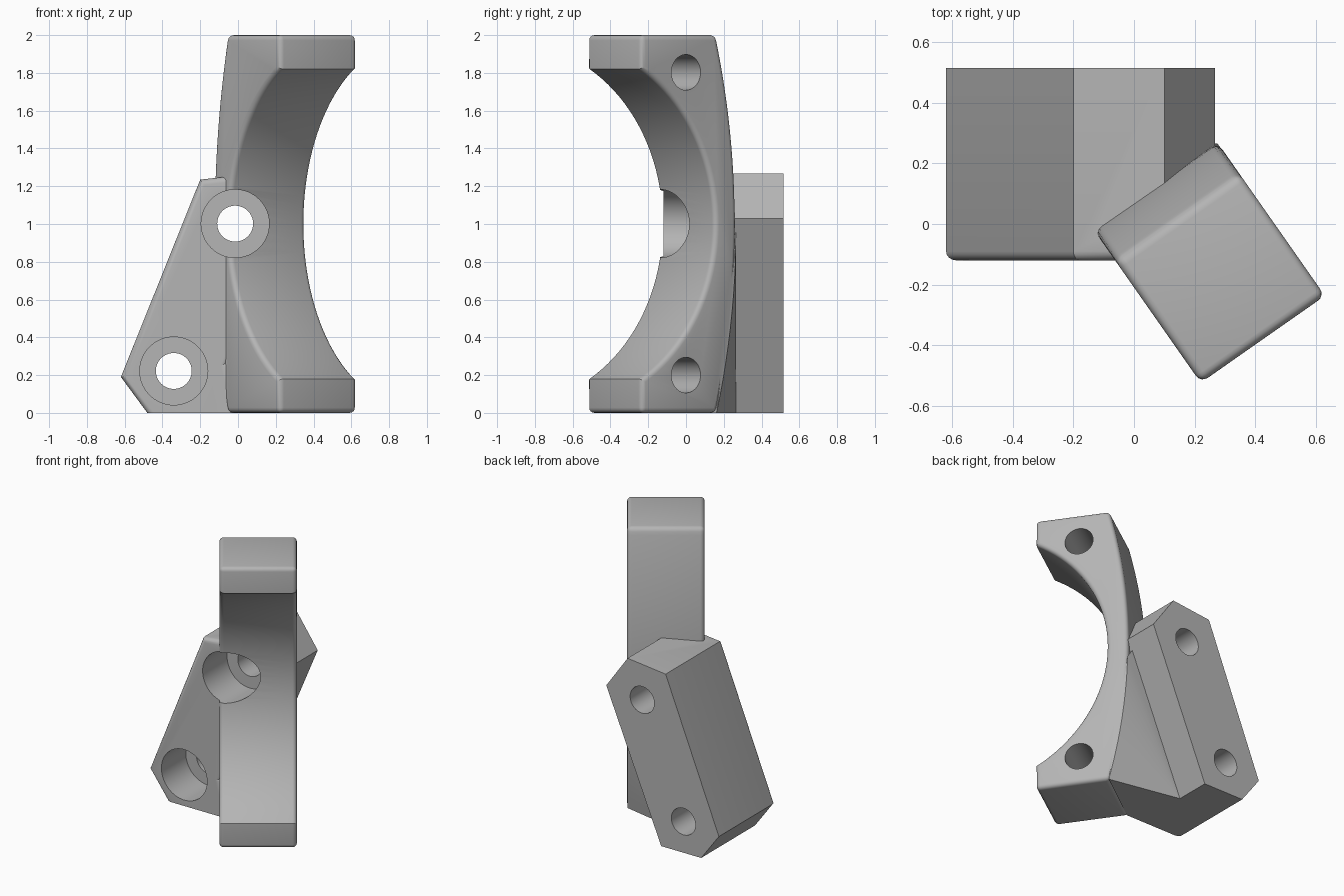
import bpy, bmesh
from math import sin, cos, asin, radians
from mathutils import Matrix, Vector

cube = bpy.data.objects.get("Cube")
if cube:
    bpy.data.objects.remove(cube)

TURN = Matrix.Rotation(radians(35), 4, 'Z')   # clamp heading
W0, W1 = -0.12, 0.38                          # clamp sides
FRONT, BACK = -0.12, 0.515                    # block faces
SEAT_Y, SEAT_R, TIP = -1.025, 0.945, 0.82     # round seat and its half opening

grey = bpy.data.materials.new("plain grey")
grey.use_nodes = True
tone = (0.46, 0.46, 0.46, 1)
grey.diffuse_color = tone
grey.node_tree.nodes["Principled BSDF"].inputs["Base Color"].default_value = tone


def finish(name, bm, matrix=Matrix()):
    bmesh.ops.recalc_face_normals(bm, faces=bm.faces[:])
    mesh = bpy.data.meshes.new(name)
    bm.to_mesh(mesh)
    bm.free()
    mesh.transform(matrix)
    mesh.materials.append(grey)
    obj = bpy.data.objects.new(name, mesh)
    bpy.context.collection.objects.link(obj)
    return obj


def prism(points, push, pick, radius):
    """Extrude an outline and round the edges chosen by pick(a, b)."""
    bm = bmesh.new()
    face = bm.faces.new([bm.verts.new(p) for p in points])
    out = bmesh.ops.extrude_face_region(bm, geom=[face], use_keep_orig=True)
    moved = [v for v in out["geom"] if isinstance(v, bmesh.types.BMVert)]
    bmesh.ops.translate(bm, verts=moved, vec=push)
    bmesh.ops.recalc_face_normals(bm, faces=bm.faces[:])
    edges = [e for e in bm.edges
             if e.calc_face_angle(0) > 0.2 and pick(e.verts[0].co, e.verts[1].co)]
    bmesh.ops.bevel(bm, geom=edges, offset=radius, segments=4,
                    profile=0.5, affect='EDGES', clamp_overlap=True)
    return bm


def rod(start, end, radius, matrix=Matrix(), sides=64):
    """Cylinder used as a cutter."""
    a, b = Vector(start), Vector(end)
    turn = (b - a).to_track_quat('Z', 'Y').to_matrix().to_4x4()
    bm = bmesh.new()
    bmesh.ops.create_cone(bm, cap_ends=True, segments=sides, radius1=radius,
                          radius2=radius, depth=(b - a).length,
                          matrix=Matrix.Translation((a + b) / 2) @ turn)
    return finish("cutter", bm, matrix)


def combine(obj, other, operation):
    mod = obj.modifiers.new("combine", 'BOOLEAN')
    mod.operation, mod.solver, mod.object = operation, 'EXACT', other
    bpy.context.view_layer.objects.active = obj
    bpy.ops.object.modifier_apply(modifier=mod.name)
    bpy.data.objects.remove(other)


def outer(z):
    return 0.062 - 4 + (16 - (z - 1) ** 2) ** 0.5


# Half-ring clamp: shallow outer curve, round inner seat, flat ends
N = 40
reach = asin(TIP / SEAT_R)
outline = [(W0, outer(2 * i / N), 2 * i / N) for i in range(N + 1)]
outline.append((W0, -0.555, 2))
for i in range(N + 1):
    a = reach * (1 - 2 * i / N)
    outline.append((W0, SEAT_Y + SEAT_R * cos(a), 1 + SEAT_R * sin(a)))
outline.append((W0, -0.555, 0))


def clamp_edge(a, b):
    inner_tip = abs(a.z - b.z) < 0.001 and abs(abs(a.z - 1) - TIP) < 0.005 \
        and abs(a.x - b.x) > 0.1
    return not inner_tip


clamp = finish("clamp_mount", prism(outline, (W1 - W0, 0, 0), clamp_edge, 0.028), TURN)

# Slanted six-sided mounting block, rounded at the front
hexagon = [(-0.62, 0.19), (-0.48, 0), (-0.165, 0), (0.268, 1.03), (0.1, 1.268), (-0.2, 1.235)]
block = finish("mounting_block",
               prism([(x, FRONT, z) for x, z in hexagon], (0, BACK - FRONT, 0),
                     lambda a, b: max(a.y, b.y) < 0 and max(a.z, b.z) > 0.01, 0.03))

# Gusset filling the space between block and clamp
bm = bmesh.new()
for i in range(11):
    z = 0.09 * i
    bm.verts.new(TURN @ Vector((W1 - 0.002, outer(z) - 0.002, z)))
for x, y, z in [(-0.166, 0.265, 0), (0.235, 0.265, 0.96), (-0.2, FRONT, 0),
                (-0.04, FRONT, 0), (-0.05, FRONT, 0.25), (-0.1, FRONT, 0.25)]:
    bm.verts.new((x, y, z))
hull = bmesh.ops.convex_hull(bm, input=bm.verts[:])
bmesh.ops.delete(bm, geom=list({v for v in hull["geom_interior"] + hull["geom_unused"]
                                if isinstance(v, bmesh.types.BMVert)}), context='VERTS')
combine(block, finish("gusset", bm), 'UNION')

# Keep the block out of the seat, then join it to the clamp
combine(block, rod((-1, SEAT_Y, 1), (1, SEAT_Y, 1), SEAT_R + 0.01, TURN, 128), 'DIFFERENCE')
combine(clamp, block, 'UNION')

# Blind bolt holes in one side of the clamp ends
for z in (0.2, 1.803):
    combine(clamp, rod((0, -0.266, z), (1, -0.266, z), 0.094, TURN), 'DIFFERENCE')

# Counterbored holes through the block
for x, z in ((-0.015, 1.002), (-0.34, 0.222)):
    combine(clamp, rod((x, -0.8, z), (x, 0.155, z), 0.18), 'DIFFERENCE')
    combine(clamp, rod((x, -0.8, z), (x, 0.8, z), 0.095), 'DIFFERENCE')

bpy.ops.object.select_all(action='DESELECT')
clamp.select_set(True)
bpy.context.view_layer.objects.active = clamp
bpy.ops.object.shade_smooth_by_angle(angle=radians(30))
